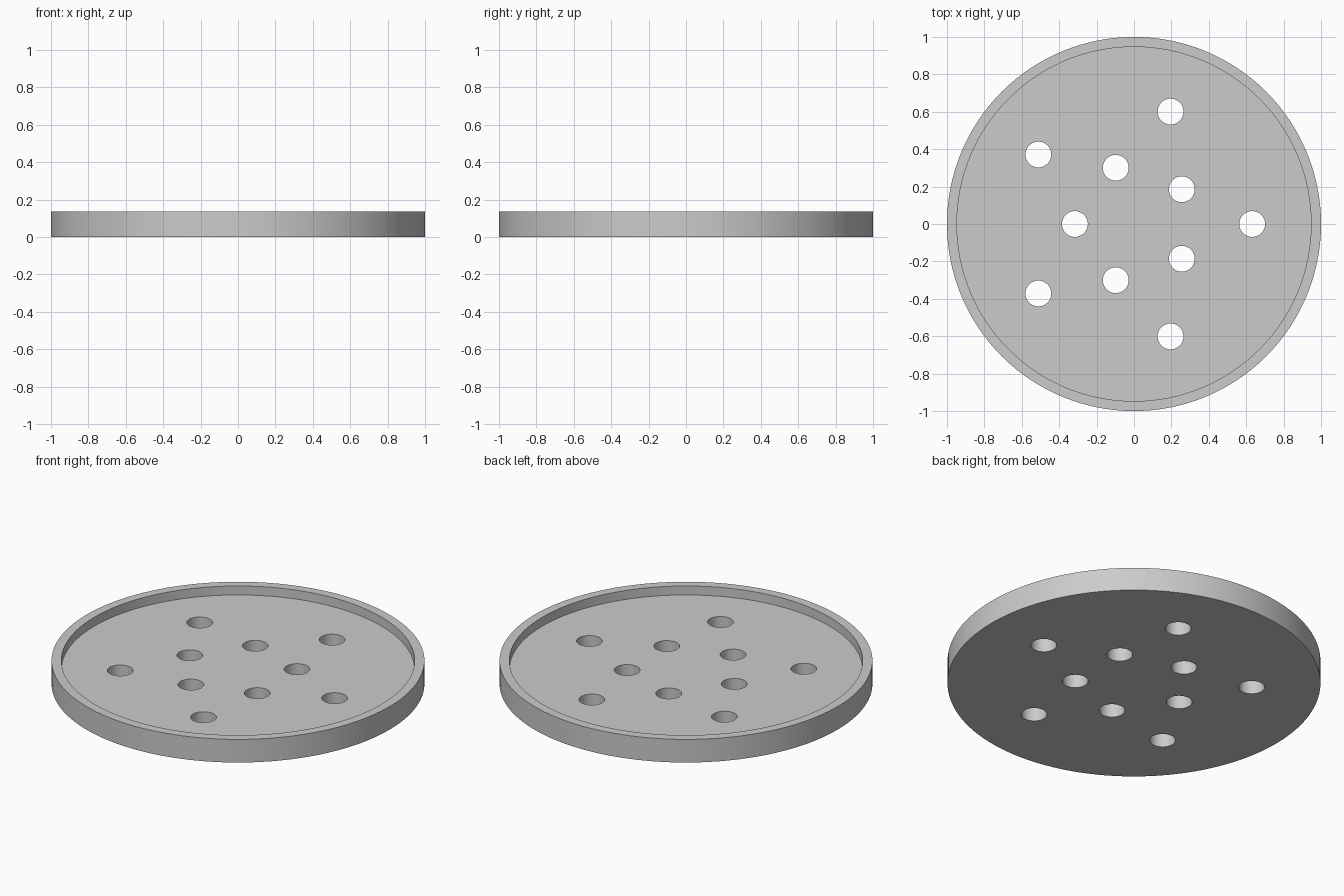
import bpy
import math

R, H = 1.0, 0.137        # outer radius and height
RIM_R, FLOOR = 0.947, 0.084
HOLE_R = 0.069

cube = bpy.data.objects.get("Cube")
if cube:
    bpy.data.objects.remove(cube, do_unlink=True)

grey = bpy.data.materials.new("plain grey")
grey.use_nodes = True
colour = (0.6, 0.6, 0.6, 1)
grey.diffuse_color = colour
grey.node_tree.nodes["Principled BSDF"].inputs["Base Color"].default_value = colour


def cylinder(name, radius, bottom, top, x=0, y=0, sides=64):
    bpy.ops.mesh.primitive_cylinder_add(vertices=sides, radius=radius, depth=top - bottom,
                                        location=(x, y, (bottom + top) / 2))
    ob = bpy.context.object
    ob.name = name
    ob.data.materials.append(grey)
    return ob


# Round plate
plate = cylinder("perforated_plate", R, 0, H, sides=128)

# Recess that leaves the raised rim
cutters = [cylinder("recess_cutter", RIM_R, FLOOR, H + 0.1, sides=128)]

# Two staggered rings of five through holes
for ring_radius, start in ((0.632, 0), (0.316, 36)):
    for i in range(5):
        a = math.radians(start + 72 * i)
        cutters.append(cylinder("hole_cutter", HOLE_R, -0.1, H + 0.05,
                                ring_radius * math.cos(a), ring_radius * math.sin(a)))

# Cut, then remove the cutters
bpy.ops.object.select_all(action="DESELECT")
plate.select_set(True)
bpy.context.view_layer.objects.active = plate
for cutter in cutters:
    cutter.hide_render = True
    mod = plate.modifiers.new("cut", "BOOLEAN")
    mod.operation = "DIFFERENCE"
    mod.solver = "EXACT"
    mod.object = cutter
    bpy.ops.object.modifier_apply(modifier=mod.name)
for cutter in cutters:
    bpy.data.objects.remove(cutter, do_unlink=True)

bpy.ops.object.shade_smooth_by_angle(angle=math.radians(30))
